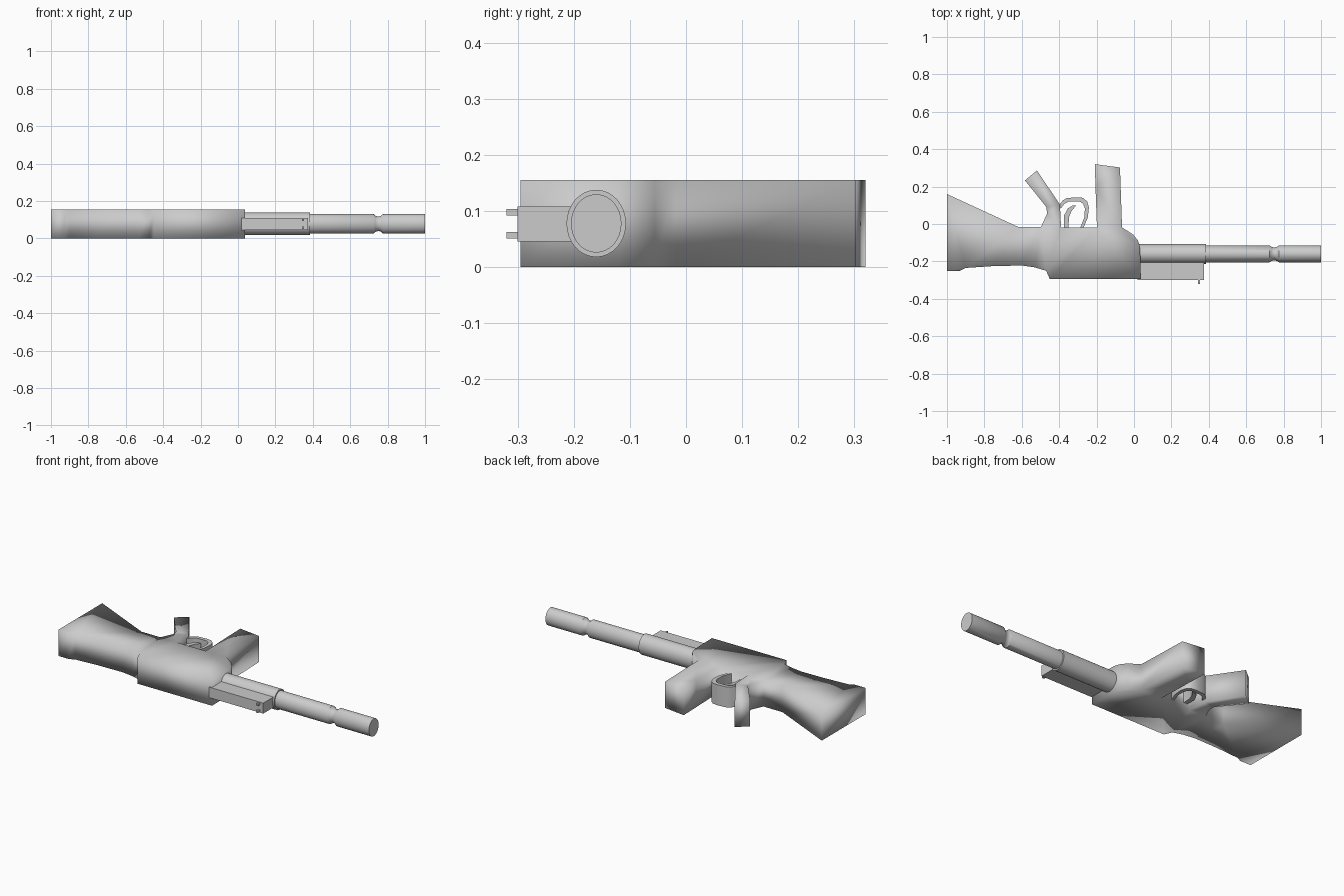
import bpy, bmesh, math

if "Cube" in bpy.data.objects:
    bpy.data.objects.remove(bpy.data.objects["Cube"])


def finish(name, bm, angle=None):
    bmesh.ops.recalc_face_normals(bm, faces=bm.faces)
    me = bpy.data.meshes.new(name)
    bm.to_mesh(me)
    bm.free()
    ob = bpy.data.objects.new(name, me)
    bpy.context.collection.objects.link(ob)
    bpy.ops.object.select_all(action='DESELECT')
    ob.select_set(True)
    bpy.context.view_layer.objects.active = ob
    if angle is None:
        bpy.ops.object.shade_smooth()
    else:
        bpy.ops.object.shade_smooth_by_angle(angle=math.radians(angle))
    return ob


def slab(name, outline, z0, z1, angle=None):
    """Extrude an xy outline from z0 to z1."""
    bm = bmesh.new()
    face = bm.faces.new([bm.verts.new((x, y, z0)) for x, y in outline])
    ext = bmesh.ops.extrude_face_region(bm, geom=[face])
    for v in ext['geom']:
        if isinstance(v, bmesh.types.BMVert):
            v.co.z = z1
    bmesh.ops.triangulate(bm, faces=[f for f in bm.faces if len(f.verts) > 4])
    return finish(name, bm, angle)


def tube(name, stations, y, z, n=32):
    """Loft elliptical rings (x, ry, rz) along x with flat caps."""
    bm = bmesh.new()
    rings = []
    for x, ry, rz in stations:
        rings.append([bm.verts.new((x, y + ry * math.cos(i * math.tau / n),
                                    z + rz * math.sin(i * math.tau / n))) for i in range(n)])
    for a, b in zip(rings, rings[1:]):
        for i in range(n):
            bm.faces.new((a[i], a[(i + 1) % n], b[(i + 1) % n], b[i]))
    bm.faces.new(rings[0])
    bm.faces.new(rings[-1])
    return finish(name, bm, 40)


# Stock, receiver, magazine and grip in one silhouette
body = [(-1, .16), (-1, -.25), (-.93, -.25), (-.90, -.235), (-.75, -.225), (-.60, -.222),
        (-.53, -.232), (-.47, -.25), (-.45, -.295), (.037, -.295),
        (.032, -.12), (.021, -.088), (-.005, -.056), (-.064, -.018),
        (-.075, .302), (-.209, .32), (-.206, .2), (-.198, -.018),
        (-.39, -.018), (-.396, .104), (-.519, .286), (-.583, .233),
        (-.468, .09), (-.465, .055), (-.497, -.015), (-.62, -.015)]
slab("rifle_body", body, 0, .155)

# Trigger guard and trigger
guard = [(-.398, .104), (-.38, .126), (-.36, .138), (-.31, .143), (-.273, .14), (-.25, .12),
         (-.241, .088), (-.247, .035), (-.27, -.02), (-.287, -.02), (-.264, .04), (-.263, .085),
         (-.272, .108), (-.29, .12), (-.35, .119), (-.372, .108), (-.393, .08)]
slab("trigger_guard", guard, .017, .138, 50)
trigger = [(-.374, -.02), (-.374, .045), (-.354, .083), (-.33, .098), (-.31, .099),
           (-.335, .068), (-.348, .035), (-.35, -.02)]
slab("trigger", trigger, .03, .125, 50)

# Barrel sleeve, barrel with a necked ring before the muzzle
tube("barrel_sleeve", [(0, .053, .06), (.385, .053, .06)], -.16, .078)
tube("barrel", [(.37, .045, .052), (.725, .045, .052), (.735, .038, .043), (.75, .034, .038),
                (.765, .038, .043), (.775, .045, .052), (1, .045, .052)], -.16, .078)

# Lower rail box and its two pins
slab("lower_rail", [(.02, -.30), (.375, -.30), (.375, -.19), (.02, -.19)], .046, .108, 30)
for i, z in enumerate((.057, .098)):
    slab(f"rail_pin_{i + 1}", [(.342, -.32), (.354, -.32), (.354, -.295), (.342, -.295)],
         z - .006, z + .006, 30)
